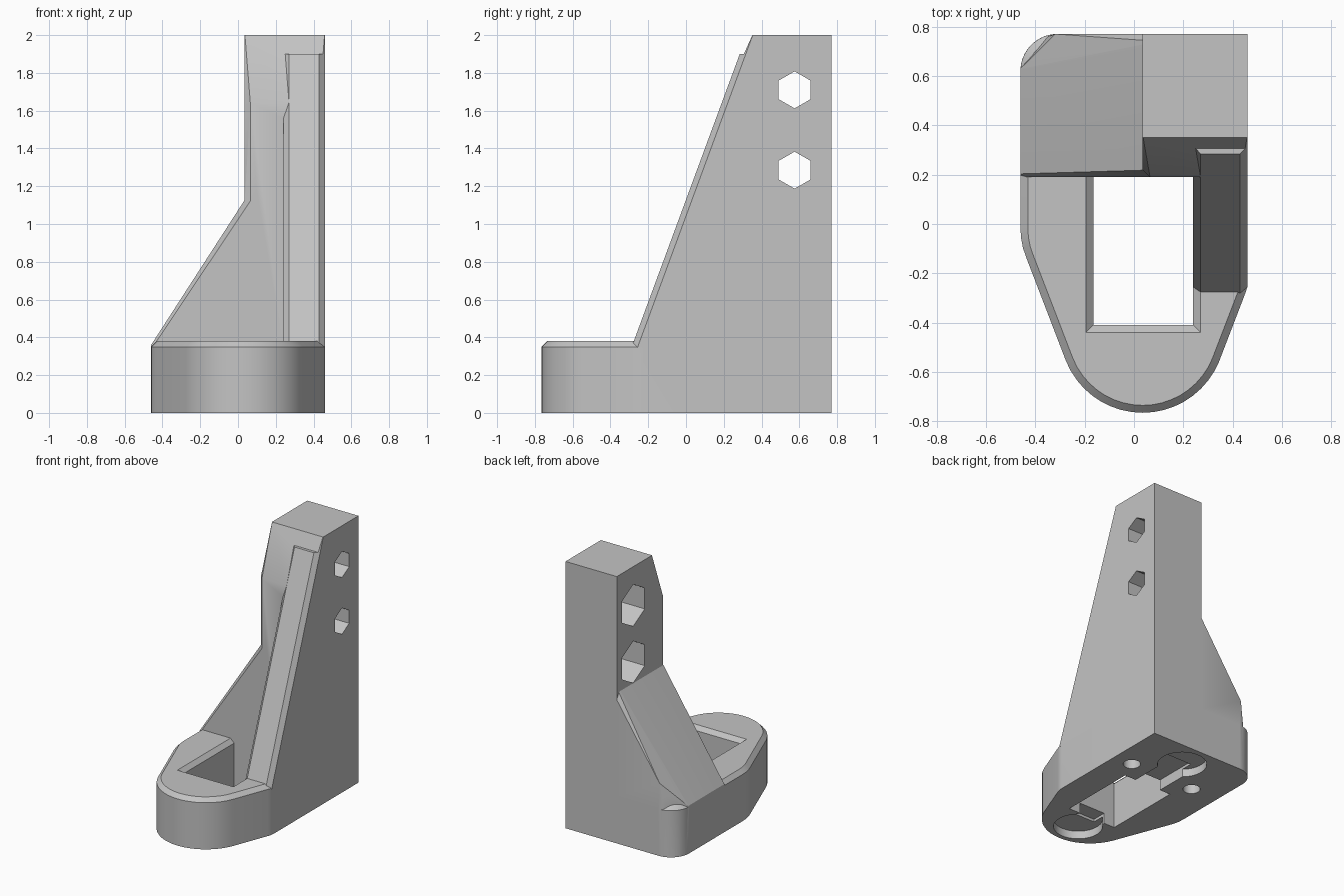
import bpy, bmesh, math
from mathutils import Vector

if "Cube" in bpy.data.objects:
    bpy.data.objects.remove(bpy.data.objects["Cube"], do_unlink=True)

C = 0.03          # chamfer size
AXIS = 0.035      # centre line of the foot

grey = bpy.data.materials.new("plain grey")
grey.use_nodes = True
grey.diffuse_color = (0.55, 0.55, 0.55, 1)
grey.node_tree.nodes["Principled BSDF"].inputs["Base Color"].default_value = (0.55, 0.55, 0.55, 1)


def hull(name, points):
    """Convex solid around points."""
    bm = bmesh.new()
    for p in points:
        bm.verts.new(p)
    bmesh.ops.remove_doubles(bm, verts=bm.verts[:], dist=1e-5)
    bmesh.ops.convex_hull(bm, input=bm.verts[:])
    bmesh.ops.delete(bm, geom=[v for v in bm.verts if not v.link_faces], context="VERTS")
    bmesh.ops.dissolve_limit(bm, angle_limit=0.002, verts=bm.verts[:], edges=bm.edges[:])
    bmesh.ops.recalc_face_normals(bm, faces=bm.faces[:])
    mesh = bpy.data.meshes.new(name)
    bm.to_mesh(mesh)
    bm.free()
    mesh.materials.append(grey)
    obj = bpy.data.objects.new(name, mesh)
    bpy.context.collection.objects.link(obj)
    return obj


def box_points(lo, hi):
    return [(x, y, z) for x in (lo[0], hi[0]) for y in (lo[1], hi[1]) for z in (lo[2], hi[2])]


def circle(cx, cy, r, z, n=48):
    return [(cx + r * math.cos(math.tau * i / n), cy + r * math.sin(math.tau * i / n), z)
            for i in range(n)]


def plane(normal, point):
    n = Vector(normal).normalized()
    return n, n.dot(Vector(point))


def chamfer(a, b):
    """Plane that cuts the edge where planes a and b meet."""
    n = a[0] + b[0]
    d = a[1] + b[1] - C * a[0].cross(b[0]).length
    return n.normalized(), d / n.length


def carve(name, lo, hi, planes):
    """Box trimmed by half-spaces."""
    bm = bmesh.new()
    for p in box_points(lo, hi):
        bm.verts.new(p)
    bmesh.ops.convex_hull(bm, input=bm.verts[:])
    for n, d in planes:
        bmesh.ops.bisect_plane(bm, geom=bm.verts[:] + bm.edges[:] + bm.faces[:], dist=1e-6,
                               plane_co=n * d, plane_no=n, clear_outer=True)
    points = [v.co.copy() for v in bm.verts]
    bm.free()
    return hull(name, points)


def combine(target, other, operation):
    mod = target.modifiers.new(other.name, "BOOLEAN")
    mod.operation = operation
    mod.solver = "EXACT"
    mod.object = other
    bpy.context.view_layer.objects.active = target
    bpy.ops.object.modifier_apply(modifier=mod.name)
    bpy.data.objects.remove(other, do_unlink=True)


# Foot: tapered rounded outline with a chamfered rim
rounds = [(AXIS, -0.43, 0.335), (-0.16, -0.02, 0.3), (0.31, -0.23, 0.15),
          (-0.31, 0.62, 0.15), (0.41, 0.72, 0.05)]
foot = []
for z, inset in ((0, 0), (0.38 - C, 0), (0.38, C)):
    for cx, cy, r in rounds:
        foot += circle(cx, cy, r - inset, z)
bracket = hull("bracket", foot)

# Rectangular window through the foot, flared at the top
combine(bracket, hull("window", box_points((-0.165, -0.41, -0.1), (0.24, 0.2, 0.5))), "DIFFERENCE")
flare = []
for z, g in ((0.35, 0), (0.41, 0.06)):
    flare += [(x, y, z) for x in (-0.165 - g, 0.24 + g) for y in (-0.41 - g, 0.2 + g)]
combine(bracket, hull("window_flare", flare), "DIFFERENCE")

# Shared faces of the upright parts
right = plane((1, 0, 0), (0.46, 0, 0))
top = plane((0, 0, 1), (0, 0, 2))
lean = plane((0, -1, 0.369), (0, -0.28, 0.37))
front = plane((0, -1, 0), (0, 0.19, 0))
back = plane((0, 1, 0), (0, 0.77, 0))

# Column with leaning front
inner = plane((-1, 0, 0), (AXIS, 0, 0))
column = carve("column", (AXIS, 0.19, 0), (0.46, 0.77, 2),
               [lean, chamfer(lean, right), chamfer(lean, top),
                chamfer(lean, inner), chamfer(front, inner)])

# Side wall
wall_inner = plane((-1, 0, 0), (0.24, 0, 0))
wall = carve("side_wall", (0.24, -0.5, 0.345), (0.46, 0.5, 1.9),
             [lean, chamfer(lean, right), chamfer(lean, wall_inner)])

# Sloped buttress with a rounded back corner
slope = plane((-0.74, 0, 0.495), (AXIS, 0, 1.13))
left = plane((-1, 0, 0), (-0.46, 0, 0))
cuts = [slope, chamfer(slope, left), chamfer(slope, front), chamfer(slope, back)]
for i in range(1, 12):
    a = math.pi / 2 + math.pi / 2 * i / 12
    n = Vector((math.cos(a), math.sin(a), 0))
    side = plane(n, Vector((-0.31, 0.62, 0)) + n * 0.15)
    cuts += [side, chamfer(slope, side)]
buttress = carve("buttress", (-0.46, 0.19, 0), (0.1, 0.77, 1.4), cuts)

for part in (column, wall, buttress):
    combine(bracket, part, "UNION")


# Hexagonal bolt holes with wider nut pockets on the inner side
def hex_bar(name, z, r, x0, x1):
    ring = circle(0.575, z, r, 0, 6)
    ring = [(0.575 + (b - z), z + (a - 0.575)) for a, b, _ in ring]
    return hull(name, [(x, y, h) for x in (x0, x1) for y, h in ring])


for z in (1.71, 1.285):
    combine(bracket, hex_bar("bolt_hole", z, 0.098, -0.1, 0.6), "DIFFERENCE")
    combine(bracket, hex_bar("nut_pocket", z, 0.157, -0.1, 0.285), "DIFFERENCE")


# Recesses and screw holes in the underside
def bore(name, x, y, r, depth):
    combine(bracket, hull(name, circle(x, y, r, -0.1) + circle(x, y, r, depth)), "DIFFERENCE")


for s in (-1, 1):
    bore("round_recess", AXIS, s * 0.56, 0.17, 0.06)
    bore("screw_hole", AXIS + s * 0.27, 0.34, 0.06, 0.25)
    ends = sorted((s * 0.1, s * 0.52))
    slot = hull("slot", box_points((AXIS - 0.11, ends[0], -0.1), (AXIS + 0.11, ends[1], 0.08)))
    combine(bracket, slot, "DIFFERENCE")

# Smooth curved faces, keep crisp edges
bpy.ops.object.select_all(action="DESELECT")
bracket.select_set(True)
bpy.context.view_layer.objects.active = bracket
bpy.ops.object.shade_smooth_by_angle(angle=math.radians(30))
